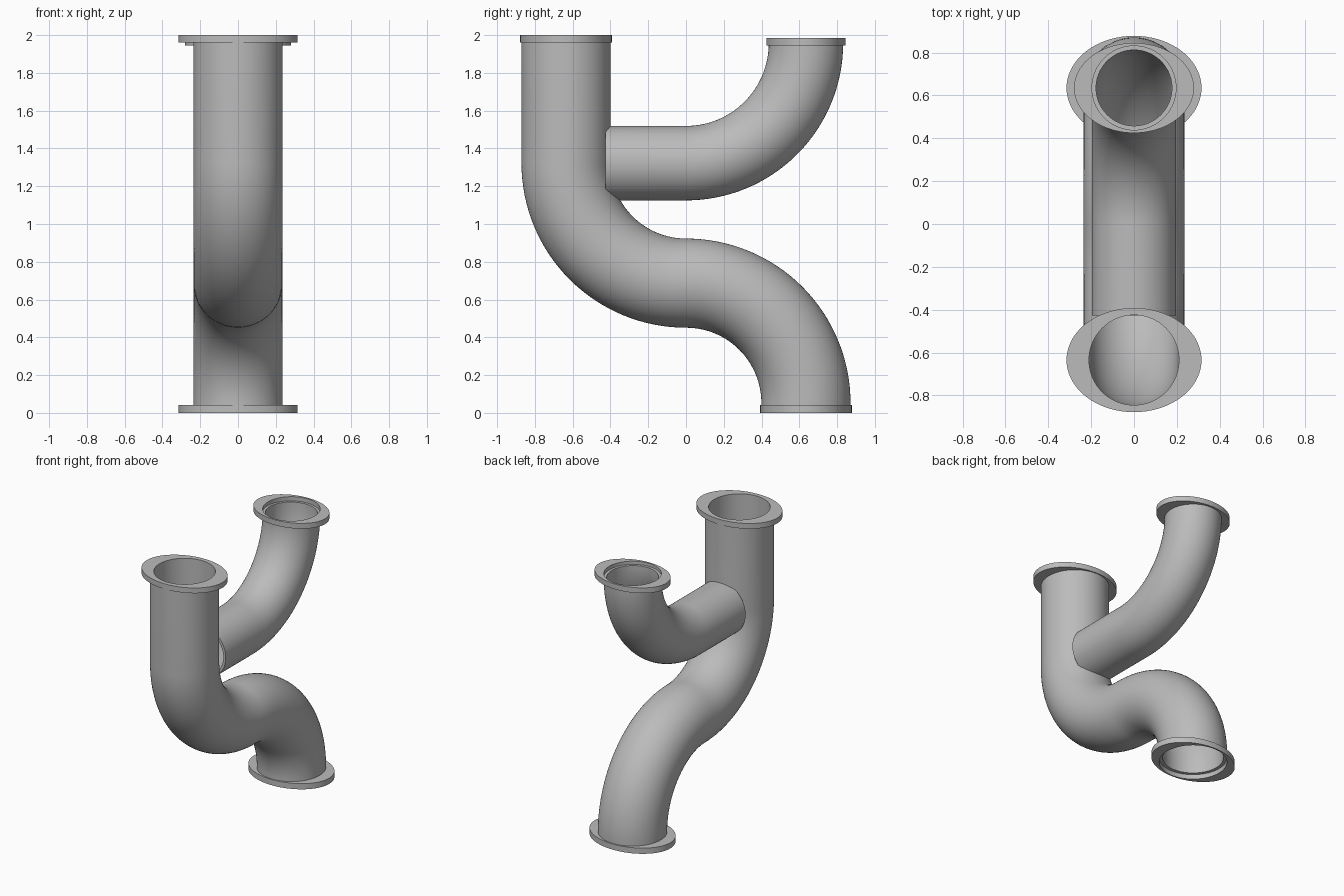
import bpy, bmesh
from math import sin, cos, pi
from mathutils import Vector

if "Cube" in bpy.data.objects:
    bpy.data.objects.remove(bpy.data.objects["Cube"], do_unlink=True)

SEG = 72          # sides of every round section
BEND = 0.635      # bend radius of all elbows
AXIS = 1.322      # height of the branch axis

metal = bpy.data.materials.new("pipe grey")
metal.use_nodes = True
grey = (0.5, 0.5, 0.5, 1)
metal.diffuse_color = grey
metal.node_tree.nodes["Principled BSDF"].inputs["Base Color"].default_value = grey


def finish(bm, name):
    bmesh.ops.recalc_face_normals(bm, faces=bm.faces)
    mesh = bpy.data.meshes.new(name)
    bm.to_mesh(mesh)
    bm.free()
    mesh.materials.append(metal)
    obj = bpy.data.objects.new(name, mesh)
    bpy.context.collection.objects.link(obj)
    bpy.ops.object.select_all(action='DESELECT')
    obj.select_set(True)
    bpy.context.view_layer.objects.active = obj
    bpy.ops.object.shade_smooth_by_angle(angle=pi / 6)
    return obj


def bridge(bm, a, b):
    for i in range(SEG):
        j = (i + 1) % SEG
        bm.faces.new((a[i], a[j], b[j], b[i]))


def arc(y, z, start, end, steps=32):
    """Points of a bend in the side plane."""
    angles = [start + (end - start) * i / steps for i in range(steps + 1)]
    return [Vector((0, y + BEND * cos(a), z + BEND * sin(a))) for a in angles]


def pipe(name, path, outer, inner):
    """Hollow pipe swept along a path in the side plane, with flat open ends."""
    bm = bmesh.new()
    skins = {outer: [], inner: []}
    last = len(path) - 1
    for k, p in enumerate(path):
        ahead = (path[min(k + 1, last)] - p).normalized()
        behind = (p - path[max(k - 1, 0)]).normalized()
        t = (ahead + behind).normalized()
        side = Vector((0, -t.z, t.y))
        for r, rings in skins.items():
            rings.append([bm.verts.new(p + Vector((r * cos(a), 0, 0)) + side * r * sin(a))
                          for a in (2 * pi * i / SEG for i in range(SEG))])
    for rings in skins.values():
        for a, b in zip(rings, rings[1:]):
            bridge(bm, a, b)
    for end in (0, -1):
        bridge(bm, skins[outer][end], skins[inner][end])
    return finish(bm, name)


def flange(name, y, bottom, top, half_x, half_y, hole):
    """Oval plate with a round hole."""
    bm = bmesh.new()
    rings = []
    for rx, ry, z in ((half_x, half_y, bottom), (half_x, half_y, top),
                      (hole, hole, top), (hole, hole, bottom)):
        rings.append([bm.verts.new((rx * cos(2 * pi * i / SEG),
                                    y + ry * sin(2 * pi * i / SEG), z))
                      for i in range(SEG)])
    for a, b in zip(rings, rings[1:] + rings[:1]):
        bridge(bm, a, b)
    return finish(bm, name)


# Main pipe: straight drop, then an S of two quarter bends
low = AXIS - 2 * BEND
main_path = [Vector((0, -BEND, 1.98))]
main_path += arc(0, AXIS, pi, 1.5 * pi)
main_path += arc(0, low, pi / 2, 0)[1:]
main_path.append(Vector((0, BEND, 0.035)))
pipe("main_pipe", main_path, 0.236, 0.21)

# Branch pipe: level run, then a quarter bend upward
branch_path = [Vector((0, -0.427, AXIS))]
branch_path += arc(0, AXIS + BEND, 1.5 * pi, 2 * pi)
pipe("branch_pipe", branch_path, 0.197, 0.177)

# Oval end flanges
flange("main_top_flange", -BEND, 1.96, 2.0, 0.315, 0.243, 0.21)
flange("main_bottom_flange", BEND, 0.0, 0.043, 0.315, 0.243, 0.234)
flange("branch_flange", BEND, 1.945, 1.985, 0.28, 0.21, 0.196)
